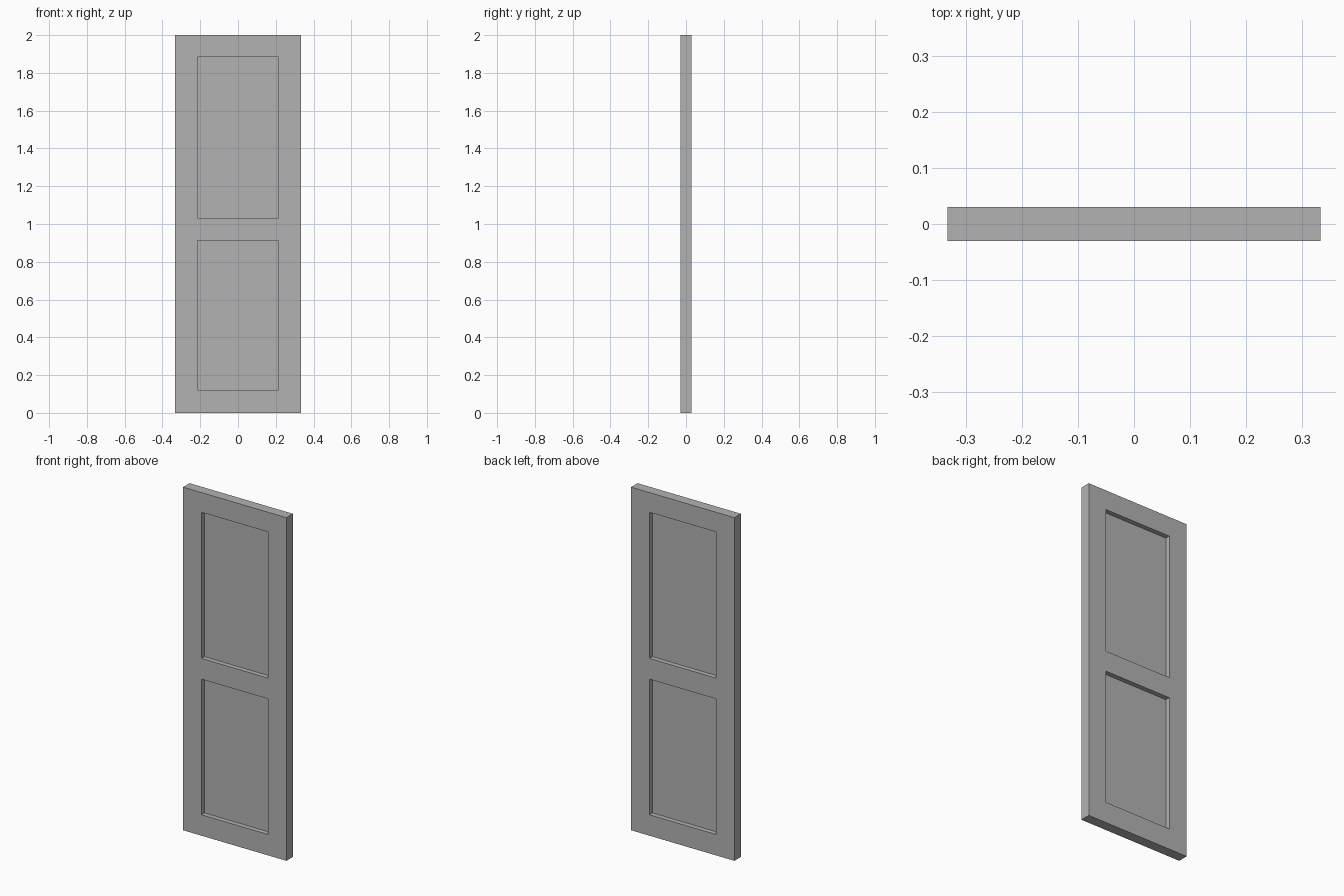
import bpy
import bmesh
from mathutils import Matrix

cube = bpy.data.objects.get("Cube")
if cube:
    bpy.data.objects.remove(cube, do_unlink=True)

WIDTH, THICK, HEIGHT = 0.666, 0.06, 2.0
PANEL_X = 0.215                            # half width of each panel
PANELS = [(0.122, 0.912), (1.033, 1.885)]  # bottom and top of each panel
RECESS = 0.028                             # depth on each side

# Painted finish
grey = bpy.data.materials.new("plain grey")
grey.use_nodes = True
colour = (0.45, 0.45, 0.45, 1)
grey.diffuse_color = colour
grey.node_tree.nodes["Principled BSDF"].inputs["Base Color"].default_value = colour

# Solid slab
bm = bmesh.new()
bmesh.ops.create_cube(bm, size=1, matrix=Matrix.Translation((0, 0, HEIGHT / 2))
                      @ Matrix.Diagonal((WIDTH, THICK, HEIGHT, 1)))


def slice_slab(point, normal):
    geom = bm.verts[:] + bm.edges[:] + bm.faces[:]
    bmesh.ops.bisect_plane(bm, geom=geom, plane_co=point, plane_no=normal)


# Stile and rail lines
for x in (-PANEL_X, PANEL_X):
    slice_slab((x, 0, 0), (1, 0, 0))
for limits in PANELS:
    for z in limits:
        slice_slab((0, 0, z), (0, 0, 1))


def is_panel(face):
    c = face.calc_center_median()
    return (abs(face.normal.y) > 0.9 and abs(c.x) < PANEL_X
            and any(low < c.z < high for low, high in PANELS))


# Sunk panels on both sides
bm.normal_update()
bmesh.ops.inset_individual(bm, faces=[f for f in bm.faces if is_panel(f)],
                           thickness=0, depth=-RECESS)
bmesh.ops.recalc_face_normals(bm, faces=bm.faces)

mesh = bpy.data.meshes.new("panelled_door")
bm.to_mesh(mesh)
bm.free()
mesh.materials.append(grey)
door = bpy.data.objects.new("panelled_door", mesh)
bpy.context.collection.objects.link(door)
